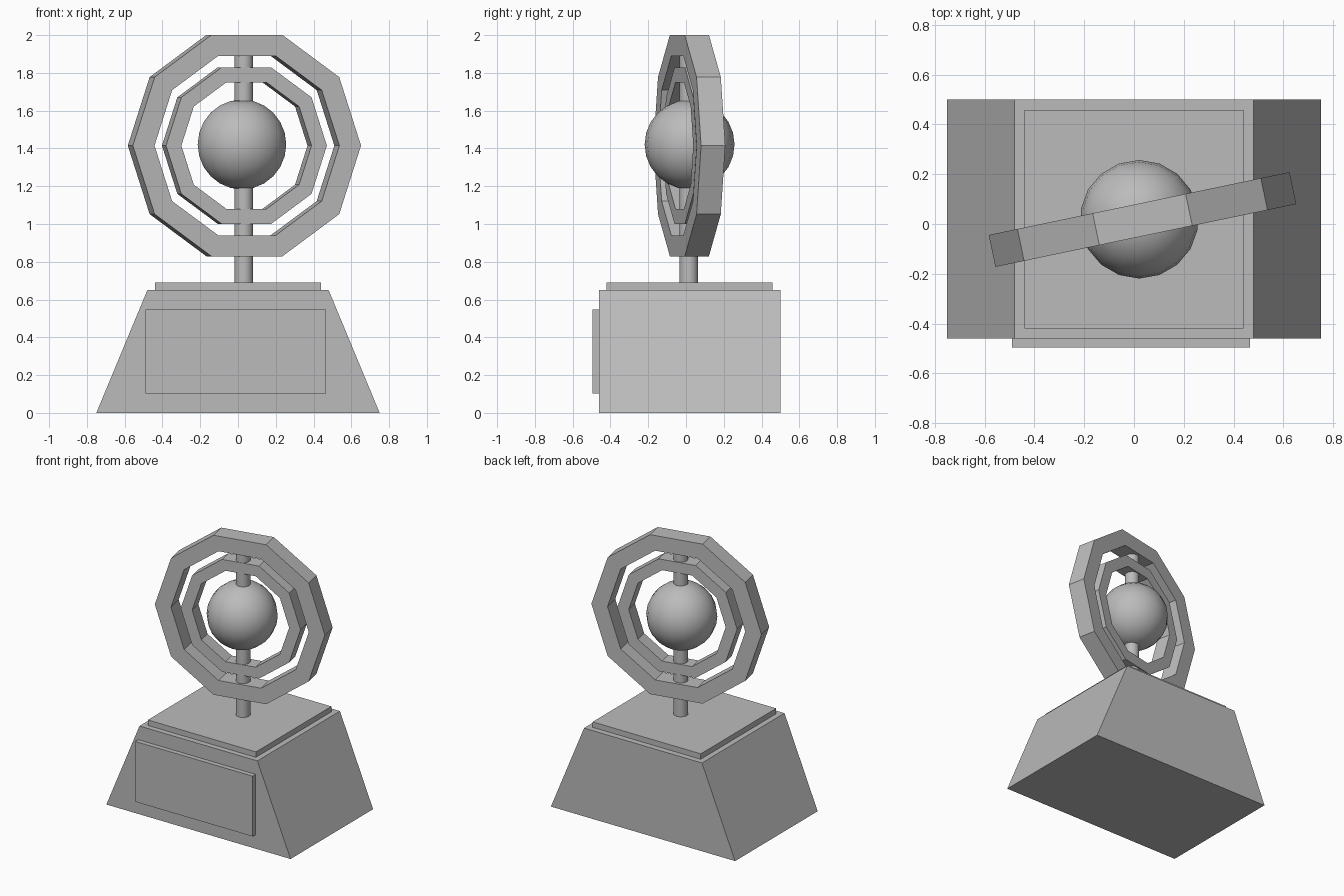
import bpy, bmesh, math
from mathutils import Matrix

cube = bpy.data.objects.get("Cube")
if cube:
    bpy.data.objects.remove(cube, do_unlink=True)

GREY = (0.5, 0.5, 0.5, 1.0)
mat = bpy.data.materials.new("plain grey")
mat.use_nodes = True
mat.diffuse_color = GREY
mat.node_tree.nodes["Principled BSDF"].inputs["Base Color"].default_value = GREY


def finish(name, bm, smooth_angle=None):
    bmesh.ops.recalc_face_normals(bm, faces=bm.faces)
    mesh = bpy.data.meshes.new(name)
    bm.to_mesh(mesh)
    bm.free()
    mesh.materials.append(mat)
    ob = bpy.data.objects.new(name, mesh)
    bpy.context.collection.objects.link(ob)
    if smooth_angle:
        bpy.ops.object.select_all(action='DESELECT')
        ob.select_set(True)
        bpy.context.view_layer.objects.active = ob
        bpy.ops.object.shade_smooth_by_angle(angle=math.radians(smooth_angle))
    return ob


def prism(name, profile, y0, y1):
    """Extrude an x-z profile along y."""
    bm = bmesh.new()
    face = bm.faces.new([bm.verts.new((x, y0, z)) for x, z in profile])
    ext = bmesh.ops.extrude_face_region(bm, geom=[face])
    moved = [v for v in ext["geom"] if isinstance(v, bmesh.types.BMVert)]
    bmesh.ops.translate(bm, verts=moved, vec=(0, y1 - y0, 0))
    return finish(name, bm)


def box(name, x0, x1, y0, y1, z0, z1):
    return prism(name, [(x0, z0), (x1, z0), (x1, z1), (x0, z1)], y0, y1)


def ring(name, outer, inner, depth, sides=10):
    """Upright flat-sided ring with square edges, turned about z."""
    bm = bmesh.new()
    section = [(outer, -depth / 2), (outer, depth / 2),
               (inner, depth / 2), (inner, -depth / 2)]
    loops = []
    for i in range(sides):
        a = 2 * math.pi * i / sides
        loops.append([bm.verts.new((r * math.cos(a), y, r * math.sin(a)))
                      for r, y in section])
    for i in range(sides):
        p, q = loops[i], loops[(i + 1) % sides]
        for k in range(4):
            m = (k + 1) % 4
            bm.faces.new((p[k], p[m], q[m], q[k]))
    ob = finish(name, bm)
    ob.location = (AXIS_X, AXIS_Y, CENTRE_Z)
    ob.rotation_euler.z = math.radians(11.8)
    return ob


AXIS_X, AXIS_Y, CENTRE_Z = 0.034, 0.018, 1.415

# Pedestal with sloping sides, its cap and the front plaque
prism("pedestal", [(-0.75, 0), (0.75, 0), (0.48, 0.65), (-0.48, 0.65)], -0.46, 0.50)
box("pedestal_cap", -0.44, 0.44, -0.42, 0.457, 0.65, 0.69)
box("front_plaque", -0.49, 0.466, -0.495, -0.46, 0.103, 0.547)

# Concentric ten-sided rings
ring("outer_ring", 0.617, 0.50, 0.131)
ring("inner_ring", 0.435, 0.352, 0.105)

# Rod running through the rings
bm = bmesh.new()
bmesh.ops.create_cone(bm, cap_ends=True, segments=16, radius1=0.049, radius2=0.049,
                      depth=1.24, matrix=Matrix.Translation((0.031, 0.015, 1.30)))
finish("axis_rod", bm, 35)

# Ball at the centre
bm = bmesh.new()
bmesh.ops.create_uvsphere(bm, u_segments=18, v_segments=12, radius=0.238,
                          matrix=Matrix.Translation((0.021, 0.019, 1.421)))
finish("ball", bm, 40)
